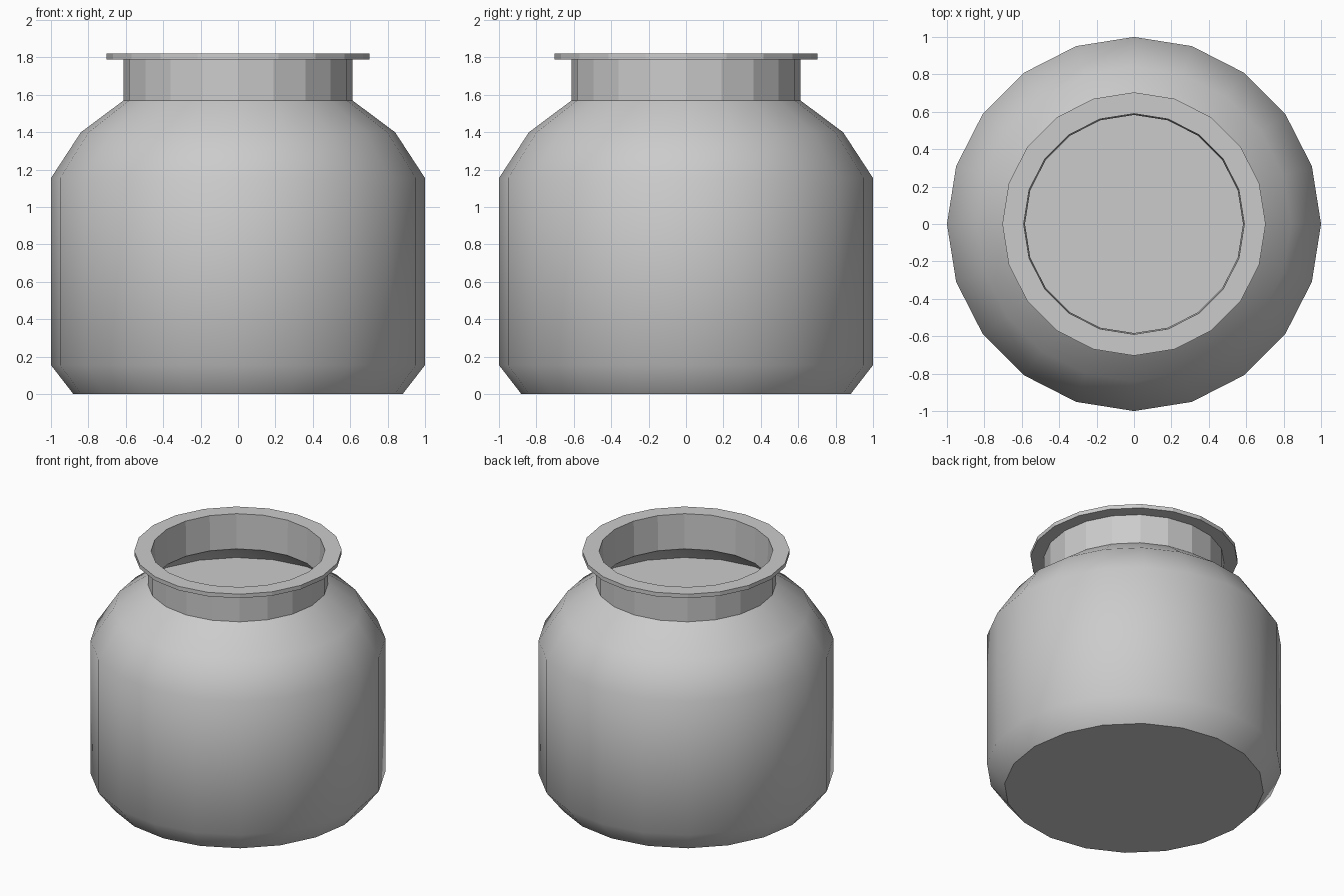
import bpy, bmesh
from math import cos, sin, tau

if "Cube" in bpy.data.objects:
    bpy.data.objects.remove(bpy.data.objects["Cube"])

SIDES = 20


def lathe(name, profile, smooth, cap_start=False, cap_end=False):
    """Revolve (radius, z) points; smooth holds the segment indices shaded smooth."""
    bm = bmesh.new()
    rings = [[bm.verts.new((r * cos(tau * i / SIDES), r * sin(tau * i / SIDES), z))
              for i in range(SIDES)] for r, z in profile]
    for k in range(len(rings) - 1):
        a, b = rings[k], rings[k + 1]
        for i in range(SIDES):
            j = (i + 1) % SIDES
            f = bm.faces.new((a[i], a[j], b[j], b[i]))
            f.smooth = k in smooth
    if cap_start:
        bm.faces.new(rings[0][::-1])
    if cap_end:
        bm.faces.new(rings[-1])
    bmesh.ops.recalc_face_normals(bm, faces=bm.faces[:])
    me = bpy.data.meshes.new(name)
    bm.to_mesh(me)
    bm.free()
    ob = bpy.data.objects.new(name, me)
    bpy.context.collection.objects.link(ob)
    return ob


# Jar: outer body, shoulder, neck and lip, then back down the inside wall
jar = [(0.88, 0), (1, 0.155), (1, 1.155), (0.84, 1.40), (0.612, 1.57),
       (0.612, 1.79), (0.704, 1.79), (0.704, 1.82), (0.59, 1.82),
       (0.583, 1.56), (0.815, 1.385), (0.972, 1.145), (0.972, 0.165), (0.867, 0.03)]
lathe("jar", jar, {0, 1, 2, 3, 9, 10, 11, 12}, True, True)

# Contents: fills the inside up to the shoulder
contents = [(0.865, 0.032), (0.97, 0.165), (0.97, 1.145), (0.808, 1.39)]
lathe("contents", contents, {0, 1, 2}, True, True)
